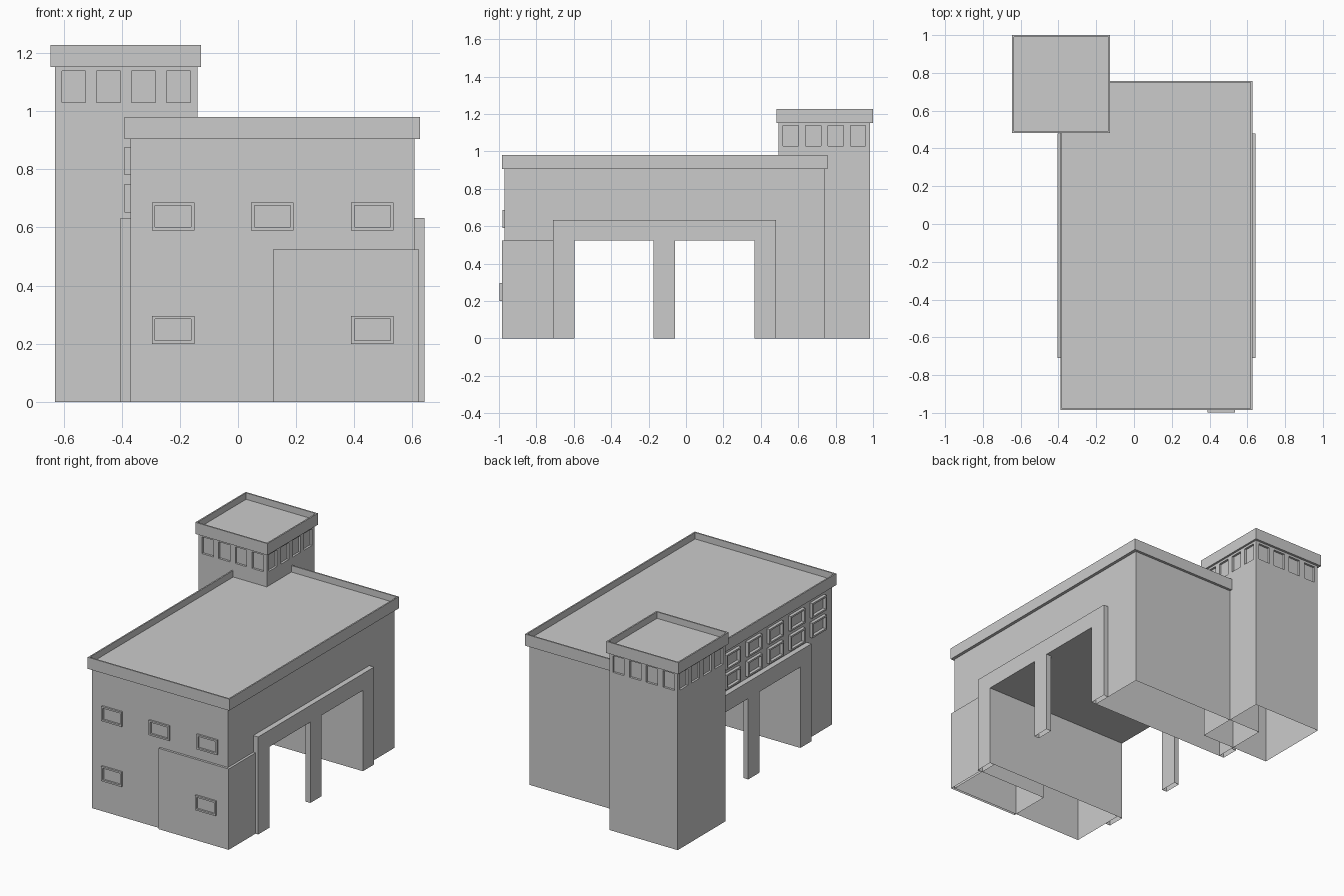
import bpy, bmesh
from mathutils import Vector

if "Cube" in bpy.data.objects:
    bpy.data.objects.remove(bpy.data.objects["Cube"])


def finish(name, bm, open_bottom=False):
    bmesh.ops.recalc_face_normals(bm, faces=bm.faces[:])
    if open_bottom:
        drop_bottom(bm)
    me = bpy.data.meshes.new(name)
    bm.to_mesh(me)
    bm.free()
    ob = bpy.data.objects.new(name, me)
    bpy.context.collection.objects.link(ob)
    return ob


def drop_bottom(bm):
    bottom = [f for f in bm.faces if all(abs(v.co.z) < 1e-4 for v in f.verts)]
    bmesh.ops.delete(bm, geom=bottom, context='FACES')


def add_box(bm, lo, hi):
    lo, hi = Vector(lo), Vector(hi)
    vs = bmesh.ops.create_cube(bm, size=1)['verts']
    for v in vs:
        v.co = Vector([(lo[i] + hi[i]) / 2 + v.co[i] * (hi[i] - lo[i]) for i in range(3)])
    return vs


def side_profile(name, pts, x0, x1):
    """Extrude a (y, z) outline along x, open underneath."""
    bm = bmesh.new()
    f = bm.faces.new([bm.verts.new((x0, y, z)) for y, z in pts])
    ext = bmesh.ops.extrude_face_region(bm, geom=[f], use_keep_orig=True)['geom']
    for v in ext:
        if isinstance(v, bmesh.types.BMVert):
            v.co.x = x1
    return finish(name, bm, True)


def parapet(name, lo, hi, rim, depth):
    """Slab with a thin raised rim around a sunken roof."""
    bm = bmesh.new()
    add_box(bm, lo, hi)
    bm.normal_update()
    top = max(bm.faces, key=lambda f: f.calc_center_median().z)
    bmesh.ops.inset_region(bm, faces=[top], thickness=rim)
    new = bmesh.ops.extrude_face_region(bm, geom=[top])['geom']
    for v in new:
        if isinstance(v, bmesh.types.BMVert):
            v.co.z -= depth
    if top.is_valid:
        bmesh.ops.delete(bm, geom=[top], context='FACES_ONLY')
    return finish(name, bm)


def window(name, axis, wall, out, c, z0, z1, half=0.073, t=0.011):
    """Raised rectangular frame on a wall; axis is the wall normal (0 x, 1 y)."""
    bm = bmesh.new()
    bars = [(c - half, c + half, z0, z0 + t), (c - half, c + half, z1 - t, z1),
            (c - half, c - half + t, z0 + t, z1 - t), (c + half - t, c + half, z0 + t, z1 - t)]
    for a, b, za, zb in bars:
        if axis == 0:
            add_box(bm, (wall - out, a, za), (wall, b, zb))
        else:
            add_box(bm, (a, wall - out, za), (b, wall, zb))
    return finish(name, bm)


# Main hall with the drive-through passage
side_profile("main_hall", [(-.97, 0), (-.97, .91), (.74, .91), (.74, 0), (.365, 0),
                           (.365, .525), (-.595, .525), (-.595, 0)], -.37, .607)
parapet("main_roof", (-.39, -.985, .905), (.627, .757, .98), .013, .042)

# Gate surrounds with two openings on both sides
gate = [(-.71, 0), (-.71, .633), (.48, .633), (.48, 0), (.365, 0), (.365, .525),
        (-.06, .525), (-.06, 0), (-.175, 0), (-.175, .525), (-.595, .525), (-.595, 0)]
side_profile("gate_right", gate, .607, .642)
side_profile("gate_left", gate, -.405, -.37)

# Low corner block at the front
bm = bmesh.new()
add_box(bm, (.12, -.985, 0), (.623, -.71, .525))
finish("front_block", bm, True)

# Front windows
for i, x in enumerate((-.223, .118, .462)):
    window(f"front_window_{i}", 1, -.97, .012, x, .59, .686)
window("low_window_left", 1, -.97, .012, -.223, .2, .296)
window("low_window_right", 1, -.985, .012, .462, .2, .296)

# Two rows of windows on the left side
for i in range(6):
    for j, z in enumerate((.652, .78)):
        window(f"side_window_{i}_{j}", 0, -.37, .02, -.815 + .22 * i, z, z + .097)

# Tower with recessed windows on all four faces
tx, ty, h, d = -.385, .74, .245, .014
bm = bmesh.new()
add_box(bm, (tx - h, ty - h, 0), (tx + h, ty + h, 1.155))
tower = finish("tower", bm)
cut = bmesh.new()
for k in range(4):
    o = -.18 + .12 * k
    for s in (-1, 1):
        a, b = sorted((s * (h - d), s * (h + .05)))
        add_box(cut, (tx + o - .041, ty + a, 1.03), (tx + o + .041, ty + b, 1.138))
        add_box(cut, (tx + a, ty + o - .041, 1.03), (tx + b, ty + o + .041, 1.138))
cutter = finish("window_cutter", cut)
cutter.hide_render = True
mod = tower.modifiers.new("recess", 'BOOLEAN')
mod.operation, mod.solver, mod.object = 'DIFFERENCE', 'EXACT', cutter
dg = bpy.context.evaluated_depsgraph_get()
bm = bmesh.new()
bm.from_object(tower, dg)
drop_bottom(bm)
tower.modifiers.clear()
bm.to_mesh(tower.data)
bm.free()
bpy.data.objects.remove(cutter)
parapet("tower_roof", (-.645, .483, 1.152), (-.127, 1.0, 1.227), .013, .042)
